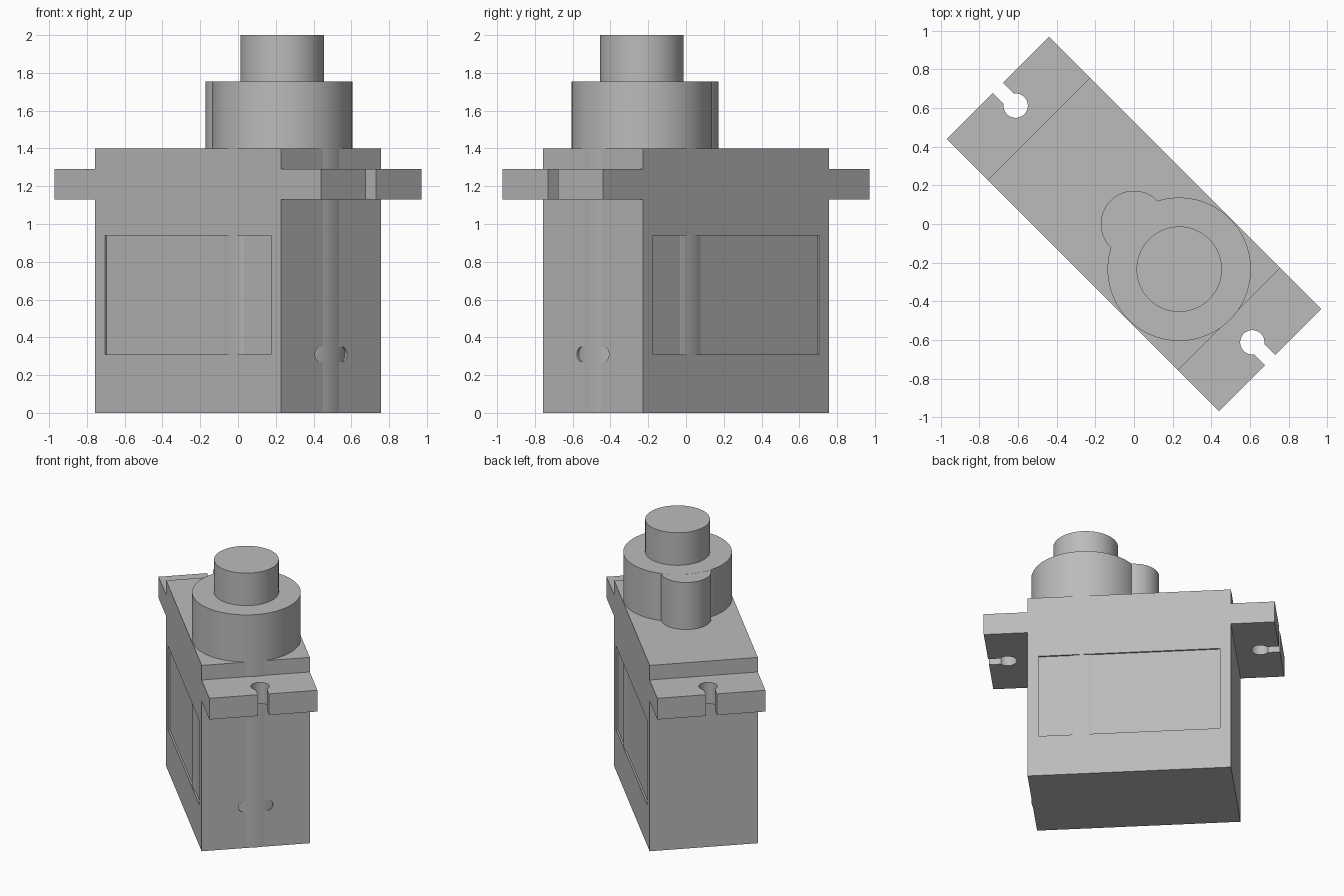
import bpy, bmesh, math
from mathutils import Matrix

if "Cube" in bpy.data.objects:
    bpy.data.objects.remove(bpy.data.objects["Cube"])

TURN = Matrix.Rotation(-math.pi / 4, 4, 'Z')   # whole servo sits diagonally
grey = bpy.data.materials.new("plain grey")
grey.diffuse_color = (0.5, 0.5, 0.5, 1)
grey.use_nodes = True
grey.node_tree.nodes["Principled BSDF"].inputs["Base Color"].default_value = grey.diffuse_color


def circle(cx, cy, r, n=96, a0=0.0, a1=2 * math.pi):
    closed = abs(a1 - a0 - 2 * math.pi) < 1e-6
    steps = n if closed else n - 1
    return [(cx + r * math.cos(a0 + (a1 - a0) * i / steps),
             cy + r * math.sin(a0 + (a1 - a0) * i / steps)) for i in range(n)]


def rect(x0, y0, x1, y1):
    return [(x0, y0), (x1, y0), (x1, y1), (x0, y1)]


def prism(name, outline, z0, z1, local=Matrix()):
    """Extrude a flat outline from z0 to z1, then turn it with the servo."""
    bm = bmesh.new()
    face = bm.faces.new([bm.verts.new((x, y, z0)) for x, y in outline])
    top = bmesh.ops.extrude_face_region(bm, geom=[face])["geom"]
    bmesh.ops.translate(bm, vec=(0, 0, z1 - z0),
                        verts=[g for g in top if isinstance(g, bmesh.types.BMVert)])
    bmesh.ops.transform(bm, matrix=TURN @ local, verts=bm.verts)
    bmesh.ops.recalc_face_normals(bm, faces=bm.faces)
    mesh = bpy.data.meshes.new(name)
    bm.to_mesh(mesh)
    bm.free()
    mesh.materials.append(grey)
    ob = bpy.data.objects.new(name, mesh)
    bpy.context.collection.objects.link(ob)
    return ob


def cut(target, cutter):
    mod = target.modifiers.new(cutter.name, 'BOOLEAN')
    mod.operation, mod.solver, mod.object = 'DIFFERENCE', 'EXACT', cutter
    cutter.hide_render = True
    cutter.hide_viewport = True


def smooth(ob):
    bpy.ops.object.select_all(action='DESELECT')
    ob.select_set(True)
    bpy.context.view_layer.objects.active = ob
    bpy.ops.object.shade_smooth_by_angle(angle=math.radians(30))


L, W = 0.697, 0.375          # half length and half width of the case
SHAFT = 0.331                # output shaft position along the case

# Case with a shallow label recess on both long sides
case = prism("case", rect(-L, -W, L, W), 0, 1.40)
for side, s in (("front", -1), ("back", 1)):
    ys = sorted((s * (W - 0.012), s * (W + 0.1)))
    cut(case, prism(side + "_recess_cutter", rect(-0.622, ys[0], 0.622, ys[1]), 0.31, 0.94))

# Rounded cable slot in the shaft end
slot = (circle(0.08, 0, 0.04, 17, -math.pi / 2, math.pi / 2)
        + circle(-0.08, 0, 0.04, 17, math.pi / 2, 3 * math.pi / 2))
upright = Matrix(((0, 0, 1, 0), (1, 0, 0, 0), (0, 1, 0, 0.31), (0, 0, 0, 1)))
cut(case, prism("cable_slot_cutter", slot, L - 0.1, L + 0.1, upright))

# Mounting ears with an open keyhole notch
half, r, cx, end = 0.038, 0.063, 0.866, 0.997
a = math.asin(half / r)
notch = circle(cx, 0, r, 40, a, 2 * math.pi - a)
ear = ([(L - 0.01, W), (end, W), (end, half)] + notch
       + [(end, -half), (end, -W), (L - 0.01, -W)])
for name, angle in (("right_ear", 0), ("left_ear", math.pi)):
    smooth(prism(name, ear, 1.13, 1.29, Matrix.Rotation(angle, 4, 'Z')))

# Gear housing runs down through the case and just breaks its surface
smooth(prism("gear_housing", circle(SHAFT, 0, 0.371, 128), 0.001, 1.755))
smooth(prism("idler_gear_housing", circle(0, 0, 0.172, 96), 1.39, 1.7545))
smooth(prism("output_shaft", circle(SHAFT, 0, 0.221, 96), 1.74, 2.0))
